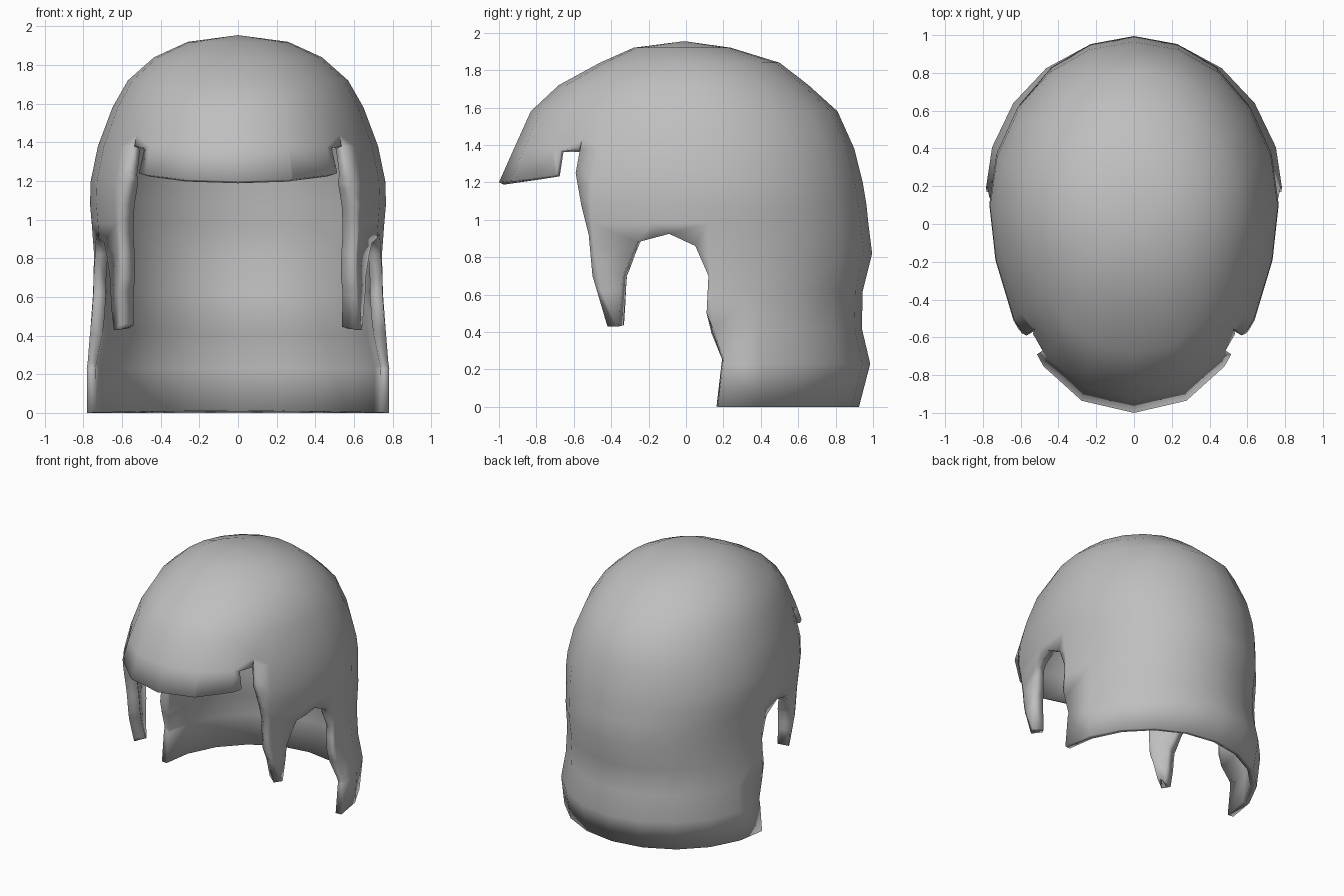
import bpy, bmesh, math

cube = bpy.data.objects.get("Cube")
if cube:
    bpy.data.objects.remove(cube, do_unlink=True)

SEGMENTS = 20
TOP = 1.955
# height, half width, front y, back y of each cross-section
RINGS = [
    (-.2, .78, -.75, .86), (0, .785, -.75, .925), (.23, .79, -.77, .985),
    (.42, .765, -.8, .94), (.62, .75, -.95, .945), (.82, .745, -1, .995),
    (.98, .757, -1.02, .975), (1.08, .766, -1.02, .965), (1.2, .762, -1, .945),
    (1.38, .725, -.92, .9), (1.58, .65, -.83, .81), (1.72, .57, -.68, .655),
    (1.84, .435, -.46, .5), (1.92, .26, -.28, .24),
]
# side outline of the fringe, sideburn, ear arch and nape (y, z)
OUTLINE = [
    (-1.3, -.5), (-1.3, 1.2), (-1, 1.2), (-.69, 1.24), (-.67, 1.37),
    (-.58, 1.38), (-.555, 1.44), (-.59, 1.25), (-.56, 1.08), (-.52, .92),
    (-.5, .7), (-.42, .43), (-.36, .43), (-.34, .7), (-.26, .88),
    (-.09, .925), (.05, .86), (.12, .7), (.11, .5), (.2, .26), (.17, 0),
    (1.3, 0), (1.3, -.5),
]


def make_object(name, bm):
    bmesh.ops.recalc_face_normals(bm, faces=bm.faces)
    mesh = bpy.data.meshes.new(name)
    bm.to_mesh(mesh)
    bm.free()
    obj = bpy.data.objects.new(name, mesh)
    bpy.context.collection.objects.link(obj)
    return obj


def power(value, exponent):
    return math.copysign(abs(value) ** exponent, value)


def ring_points(z, half_width, front, back):
    # rounded at the back, full at the temples and pointed at the brow
    centre = .15 * (1 - (z / TOP) ** 2)
    for i in range(SEGMENTS):
        angle = 2 * math.pi * i / SEGMENTS
        c, s = math.cos(angle), math.sin(angle)
        if s > 0:
            x, y = c, (back - centre) * s
        else:
            x, y = power(c, .86), (centre - front) * power(s, 1.14)
        yield (half_width * x, centre + y, z)


def wall_factor(co):
    # thin at the fringe, nape and crown, thick at the sideburns
    if co.z > 1.15 and co.y < -.62:
        return .45
    if co.z < 1.25 and co.y < -.3:
        return 1.3
    if co.z < .3 and co.y > .1:
        return .7
    return 1 - .5 * min(1, max(0, (co.z - 1.1) / .5))


# Hair cap: stacked cross-sections closed at both ends
bm = bmesh.new()
loops = [[bm.verts.new(p) for p in ring_points(*r)] for r in RINGS]
bm.faces.new(loops[0])
crown = bm.verts.new((0, -.01, TOP))
for i in range(SEGMENTS):
    j = (i + 1) % SEGMENTS
    for low, high in zip(loops, loops[1:]):
        bm.faces.new((low[i], low[j], high[j], high[i]))
    bm.faces.new((loops[-1][i], loops[-1][j], crown))
hair = make_object("hair_cap", bm)

# Cutter that trims the hairline from side to side
bm = bmesh.new()
face = bm.faces.new([bm.verts.new((-1.2, y, z)) for y, z in OUTLINE])
extruded = bmesh.ops.extrude_face_region(bm, geom=[face])["geom"]
bmesh.ops.translate(bm, vec=(2.4, 0, 0),
                    verts=[g for g in extruded if isinstance(g, bmesh.types.BMVert)])
cutter = make_object("hairline_cutter", bm)
cutter.hide_render = True
trim = hair.modifiers.new("hairline", 'BOOLEAN')
trim.operation = 'DIFFERENCE'
trim.solver = 'EXACT'
trim.object = cutter

bpy.ops.object.select_all(action='DESELECT')
hair.select_set(True)
bpy.context.view_layer.objects.active = hair
bpy.ops.object.modifier_apply(modifier="hairline")
bpy.data.objects.remove(cutter, do_unlink=True)

# Open the shell: remove the walls left by the cutter
bm = bmesh.new()
bm.from_mesh(hair.data)
bm.normal_update()
walls = [f for f in bm.faces if abs(f.normal.x) < 1e-3]
bmesh.ops.delete(bm, geom=walls, context='FACES')
bmesh.ops.remove_doubles(bm, verts=bm.verts, dist=.012)
bmesh.ops.triangulate(bm, faces=[f for f in bm.faces if len(f.verts) > 4])
bm.to_mesh(hair.data)
bm.free()

# Wall thickness, growing inward
group = hair.vertex_groups.new(name="thickness")
for v in hair.data.vertices:
    group.add([v.index], wall_factor(v.co) / 1.3, 'REPLACE')
solid = hair.modifiers.new("wall", 'SOLIDIFY')
solid.thickness = .085
solid.offset = -1
solid.vertex_group = group.name
bpy.ops.object.modifier_apply(modifier="wall")

# Single grey colour
grey = bpy.data.materials.new("hair_grey")
grey.use_nodes = True
colour = (.52, .52, .52, 1)
grey.diffuse_color = colour
grey.node_tree.nodes["Principled BSDF"].inputs["Base Color"].default_value = colour
hair.data.materials.clear()
hair.data.materials.append(grey)
bpy.ops.object.shade_smooth()
